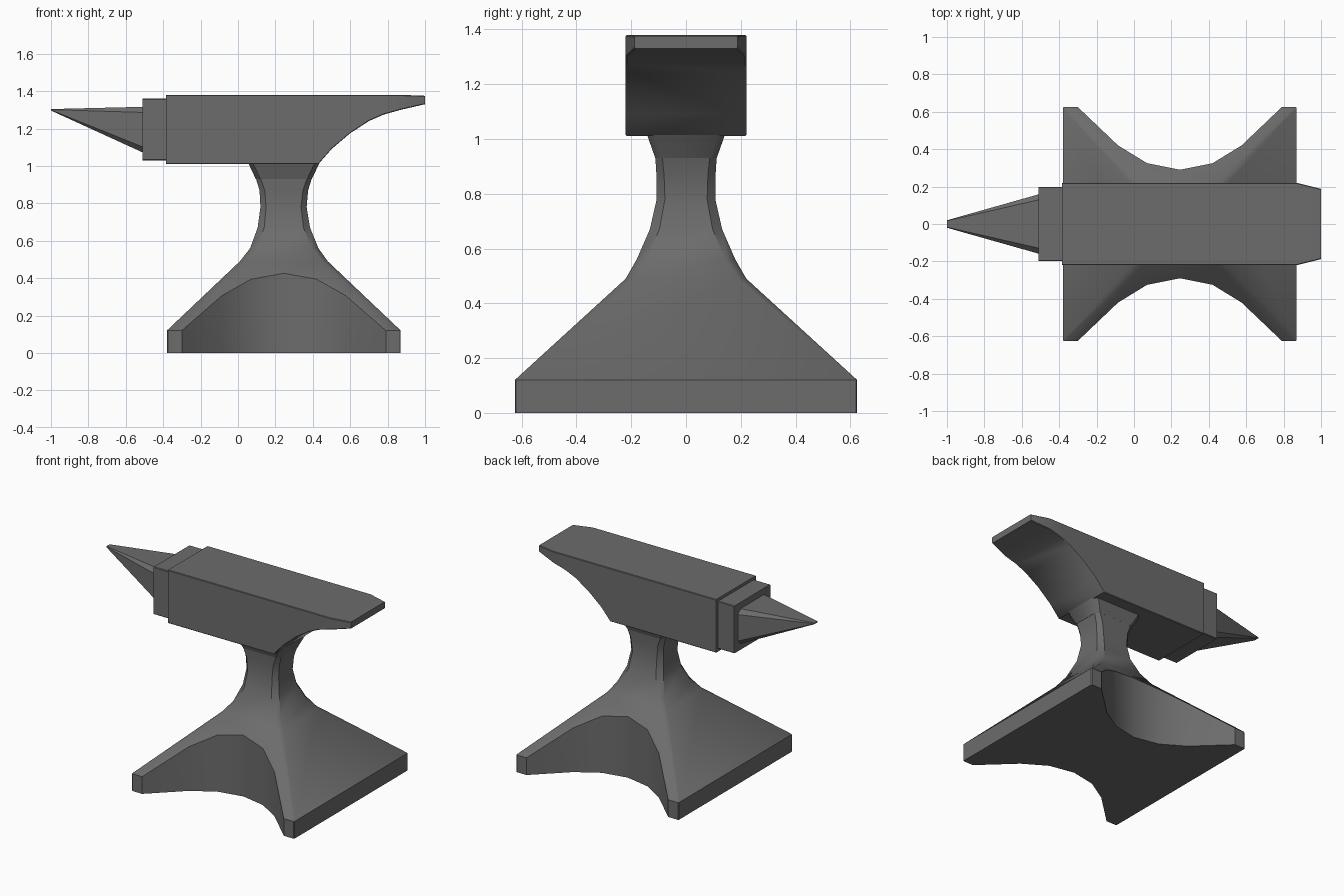
import bpy, bmesh, math

if "Cube" in bpy.data.objects:
    bpy.data.objects.remove(bpy.data.objects["Cube"])

iron = bpy.data.materials.new("dark_iron")
iron.diffuse_color = (0.15, 0.15, 0.15, 1)
iron.use_nodes = True
iron.node_tree.nodes["Principled BSDF"].inputs["Base Color"].default_value = iron.diffuse_color


def ring(a0, a1, h, c):
    """Chamfered rectangle: a0..a1 on the first axis, -h..h on y."""
    return [(a0 + c, -h), (a1 - c, -h), (a1, -h + c), (a1, h - c),
            (a1 - c, h), (a0 + c, h), (a0, h - c), (a0, -h + c)]


def loft(name, sections, place):
    """Skin chamfered rectangles (position, a0, a1, half_y, chamfer) into a solid."""
    bm = bmesh.new()
    rings = [[bm.verts.new(place(p, a, y)) for a, y in ring(a0, a1, h, c)]
             for p, a0, a1, h, c in sections]
    for r, s in zip(rings, rings[1:]):
        for i in range(8):
            j = (i + 1) % 8
            bm.faces.new((r[i], r[j], s[j], s[i]))
    bm.faces.new(rings[0][::-1])
    bm.faces.new(rings[-1])
    bmesh.ops.recalc_face_normals(bm, faces=bm.faces)
    return finish(name, bm)


def finish(name, bm):
    me = bpy.data.meshes.new(name)
    bm.to_mesh(me)
    bm.free()
    ob = bpy.data.objects.new(name, me)
    bpy.context.collection.objects.link(ob)
    me.materials.append(iron)
    return ob


def upright(p, a, y):
    return (a, y, p)


def lengthwise(p, a, y):
    return (p, y, a)


def smooth(ob, angle):
    bpy.ops.object.select_all(action='DESELECT')
    ob.select_set(True)
    bpy.context.view_layer.objects.active = ob
    bpy.ops.object.shade_smooth_by_angle(angle=math.radians(angle))


# Body with flat face and heel curving up to a thin, narrowed end
body = loft("body", [
    (-0.385, 1.01, 1.38, 0.22, 0.004), (0.43, 1.01, 1.38, 0.22, 0.004),
    (0.50, 1.09, 1.38, 0.22, 0.004), (0.60, 1.175, 1.38, 0.22, 0.004),
    (0.70, 1.24, 1.38, 0.22, 0.004), (0.78, 1.275, 1.38, 0.22, 0.004),
    (0.87, 1.30, 1.38, 0.22, 0.004), (1.0, 1.33, 1.375, 0.188, 0.004)], lengthwise)

# Step block and horn
step = loft("step", [(-0.51, 1.03, 1.36, 0.198, 0.004),
                     (-0.38, 1.03, 1.36, 0.198, 0.004)], lengthwise)
horn = loft("horn", [(-1.0, 1.296, 1.304, 0.02, 0.003),
                     (-0.505, 1.07, 1.316, 0.16, 0.03)], lengthwise)

# Collar flaring out under the body
collar = loft("collar", [(0.93, 0.095, 0.395, 0.112, 0.025),
                         (1.015, 0.055, 0.435, 0.142, 0.025)], upright)

# Pedestal: flat foot, sloping shoulders and a narrow waist
base = loft("base", [
    (0.0, -0.38, 0.87, 0.625, 0.005), (0.12, -0.38, 0.87, 0.625, 0.005),
    (0.49, 0.01, 0.48, 0.22, 0.03), (0.56, 0.065, 0.43, 0.18, 0.035),
    (0.67, 0.105, 0.385, 0.132, 0.035), (0.78, 0.12, 0.367, 0.107, 0.03),
    (0.87, 0.115, 0.375, 0.108, 0.028), (0.935, 0.095, 0.395, 0.112, 0.025)], upright)

# Scooped arches cut from the front and back of the foot
half = [(0.57, 0.65), (0.54, 0.62), (0.33, 0.42), (0.175, 0.325), (0, 0.29)]
arc = [(0.245 - x, y) for x, y in half] + [(0.245 + x, y) for x, y in half[-2::-1]]
bm = bmesh.new()
for side in (-1, 1):
    face = bm.faces.new([bm.verts.new((x, side * y, -0.1)) for x, y in arc])
    up = bmesh.ops.extrude_face_region(bm, geom=[face])["geom"]
    bmesh.ops.translate(bm, vec=(0, 0, 0.8),
                        verts=[v for v in up if isinstance(v, bmesh.types.BMVert)])
    # extrude_face_region keeps the lower face only when needed, so close holes
    bmesh.ops.holes_fill(bm, edges=[e for e in bm.edges if e.is_boundary], sides=0)
bmesh.ops.recalc_face_normals(bm, faces=bm.faces)
cutter = finish("arch_cutter", bm)
cutter.hide_render = True

cut = base.modifiers.new("arches", 'BOOLEAN')
cut.operation = 'DIFFERENCE'
cut.solver = 'EXACT'
cut.object = cutter
bpy.context.view_layer.objects.active = base
bpy.ops.object.modifier_apply(modifier="arches")
bpy.data.objects.remove(cutter)

for ob in (body, step, horn, collar, base):
    smooth(ob, 40)
